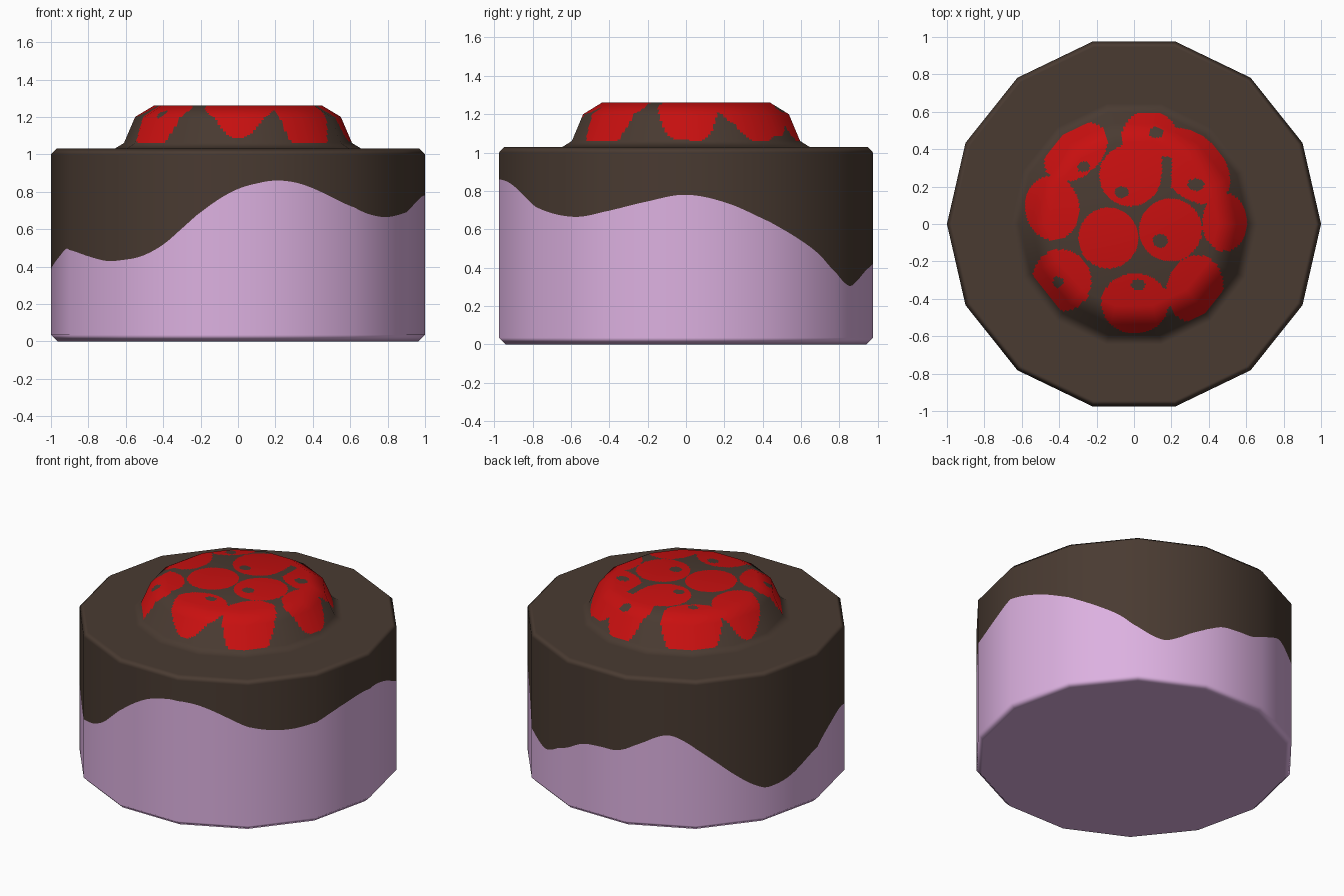
import bpy, math
from mathutils import Vector

if "Cube" in bpy.data.objects:
    bpy.data.objects.remove(bpy.data.objects["Cube"])

SIDES, SUB = 14, 16
N = SIDES * SUB
STEP = 2 * math.pi / SIDES


def material(name, rgb):
    m = bpy.data.materials.new(name)
    m.diffuse_color = (*rgb, 1)
    m.use_nodes = True
    m.node_tree.nodes["Principled BSDF"].inputs["Base Color"].default_value = m.diffuse_color
    return m


brown = material("chocolate brown", (0.067, 0.043, 0.031))
lilac = material("lilac", (0.72, 0.44, 0.75))
red = material("berry red", (0.58, 0.005, 0.005))


def poly_radius(a):
    """Radius of the 14-sided outline at angle a."""
    return math.cos(STEP / 2) / math.cos(a % STEP - STEP / 2)


# Height of the dripping icing edge: (angle in degrees, z)
WAVE = [(0, .78), (13, .735), (25.7, .64), (37, .55), (45, .47), (51.4, .375),
        (60.5, .305), (66, .33), (71, .375), (77, .42), (84, .48), (92, .497),
        (99, .505), (108, .575), (118, .645), (126, .595), (134, .486),
        (143, .357), (151, .265), (157, .235), (167, .26), (180, .385),
        (185, .42), (193, .46), (201, .495), (206, .488), (215, .455),
        (224.4, .43), (232.8, .437), (239, .46), (246, .52), (252, .60),
        (258.4, .69), (264, .76), (270, .815), (276, .845), (281.6, .86),
        (288, .85), (294, .82), (301, .77), (307, .725), (315.6, .68),
        (325, .665), (334.3, .69), (348, .745)]


def wave(a):
    """Smooth periodic curve through the wave points."""
    d = math.degrees(a) % 360
    n = len(WAVE)
    i = max(k for k in range(n) if WAVE[k][0] <= d)

    def pt(k):
        return WAVE[k % n][0] + 360 * (k // n), WAVE[k % n][1]
    p = [pt(i + k) for k in (-1, 0, 1, 2)]
    w = p[2][0] - p[1][0]
    t = (d - p[1][0]) / w
    m1 = (p[2][1] - p[0][1]) / (p[2][0] - p[0][0]) * w
    m2 = (p[3][1] - p[1][1]) / (p[3][0] - p[1][0]) * w
    return ((2*t**3 - 3*t*t + 1) * p[1][1] + (t**3 - 2*t*t + t) * m1
            + (3*t*t - 2*t**3) * p[2][1] + (t**3 - t*t) * m2)


def loft(name, rings, mats, cap_start=False, cap_end=False, rule=None):
    """Rings are (radius, z or function of angle, radial normal, z normal)."""
    verts, norms, faces = [], [], []
    for r, z, nr, nz in rings:
        for k in range(N):
            a = 2 * math.pi * k / N
            q = r * poly_radius(a)
            verts.append((q * math.cos(a), q * math.sin(a), z(a) if callable(z) else z))
            norms.append(Vector((nr * math.cos(a), nr * math.sin(a), nz)).normalized())
    for j in range(len(rings) - 1):
        for k in range(N):
            l = (k + 1) % N
            faces.append((j*N + k, j*N + l, j*N + N + l, j*N + N + k))
    if cap_start:
        faces.append(tuple(reversed(range(N))))
    if cap_end:
        faces.append(tuple(range(len(verts) - N, len(verts))))
    me = bpy.data.meshes.new(name)
    me.from_pydata(verts, [], faces)
    for m in mats:
        me.materials.append(m)
    for p in me.polygons:
        p.use_smooth = True
        if rule:
            p.material_index = rule(p.center)
    me.update()
    me.normals_split_custom_set_from_vertices(norms)
    ob = bpy.data.objects.new(name, me)
    bpy.context.collection.objects.link(ob)
    return ob


# Sponge: base, small bevel and wall up to the icing edge
loft("cake_sponge", [(.965, 0, 0, -1), (1, .035, 1, 0), (1, wave, 1, 0)],
     [lilac], cap_start=True)

# Icing: wall from the wavy edge, bevelled rim, flat top and foot of the dome
loft("chocolate_icing", [(1, wave, 1, 0), (1, 1.0, 1, 0), (.97, 1.03, 0, 1),
                         (.66, 1.03, 0, 1), (.61, 1.06, .75, .65)], [brown])

# Berries as ellipses seen from above: x, y, half width, half depth, turn
BERRIES = [(-.31, .385, .19, .13, 40), (.083, .46, .15, .145, 0),
           (.31, .31, .24, .16, -45), (-.02, .26, .165, .165, 0),
           (-.437, .085, .145, .172, 10), (-.137, -.075, .16, .163, 0),
           (.195, -.032, .168, .168, 0), (.485, .01, .12, .155, 0),
           (-.385, -.30, .155, .165, 20), (.005, -.425, .18, .16, 0),
           (.325, -.345, .15, .18, -15)]
# Dark dimples in the berries
DIMPLES = [(-.27, .305, .034, .028, 0), (.12, .49, .04, .027, 0),
           (-.065, .17, .038, .031, 0), (.33, .21, .045, .032, 0),
           (.14, -.09, .04, .036, 0), (-.405, -.312, .027, .03, 0),
           (.022, -.325, .038, .03, 0)]


def inside(c, e):
    t = math.radians(e[4])
    x, y = c.x - e[0], c.y - e[1]
    u = x * math.cos(t) + y * math.sin(t)
    v = y * math.cos(t) - x * math.sin(t)
    return (u / e[2]) ** 2 + (v / e[3]) ** 2 < 1


def berry_rule(c):
    # narrow dark gap between the two upper middle berries and the right one
    if .15 < c.x < .2 and .17 < c.y < .36 and not inside(c, BERRIES[6]):
        return 0
    return int(any(inside(c, e) for e in BERRIES)
               and not any(inside(c, e) for e in DIMPLES))


# Dome: finely divided flat facets so the berry outlines stay crisp
profile = [(.61, 1.06, .75, .65), (.55, 1.20, .75, .65), (.45, 1.26, .2, 1), (.004, 1.26, 0, 1)]
rings = [profile[0]]
for (p, q, n) in zip(profile, profile[1:], (16, 12, 50)):
    rings += [tuple(a + (b - a) * i / n for a, b in zip(p, q)) for i in range(1, n + 1)]
loft("berry_dome", rings, [brown, red], cap_end=True, rule=berry_rule)
